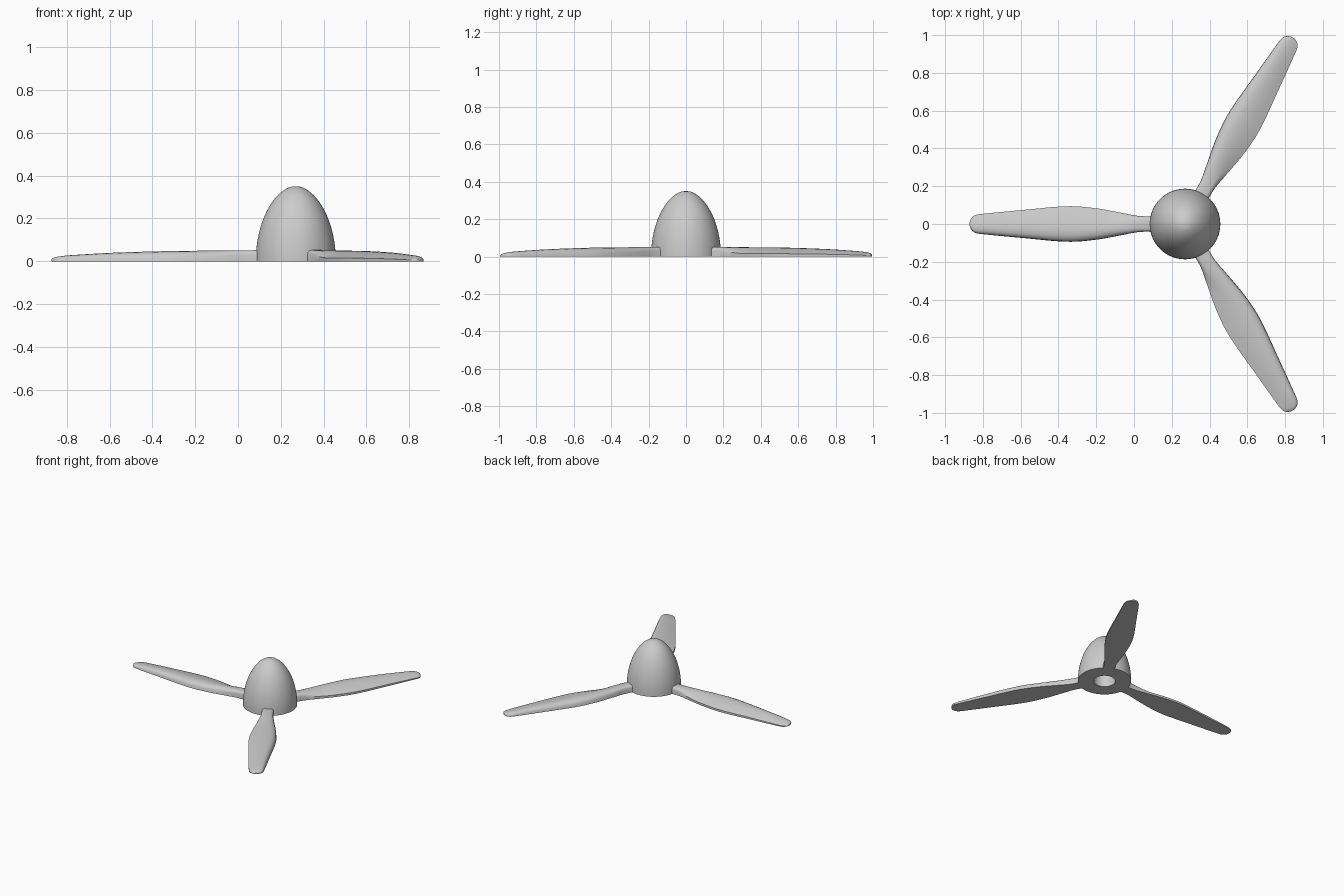
import bpy, bmesh, math
from mathutils import Matrix, Vector

if "Cube" in bpy.data.objects:
    bpy.data.objects.remove(bpy.data.objects["Cube"])

HUB_X = 0.27


def finish(bm, name, angle):
    bmesh.ops.recalc_face_normals(bm, faces=bm.faces)
    me = bpy.data.meshes.new(name)
    bm.to_mesh(me)
    bm.free()
    ob = bpy.data.objects.new(name, me)
    bpy.context.collection.objects.link(ob)
    bpy.ops.object.select_all(action='DESELECT')
    ob.select_set(True)
    bpy.context.view_layer.objects.active = ob
    bpy.ops.object.shade_smooth_by_angle(angle=math.radians(angle))
    return ob


def spline(points, t):
    """Smooth interpolation of rows (t, a, b, ...) at t."""
    i = max(k for k in range(len(points) - 1) if points[k][0] <= t + 1e-9)
    p = [Vector(points[min(max(k, 0), len(points) - 1)]) for k in (i - 1, i, i + 1, i + 2)]
    h = p[2][0] - p[1][0]
    u = (t - p[1][0]) / h
    m1 = (p[2] - p[0]) / (p[2][0] - p[0][0]) * h
    m2 = (p[3] - p[1]) / (p[3][0] - p[1][0]) * h
    return ((2*u**3 - 3*u**2 + 1) * p[1] + (u**3 - 2*u**2 + u) * m1
            + (3*u**2 - 2*u**3) * p[2] + (u**3 - u**2) * m2)


# Spinner: turned profile with a small flat nose and a shaft bore underneath
profile = [(0, 0.2), (0.076, 0.2), (0.076, 0)]
for k in range(25):
    t = math.radians(81) * k / 24
    profile.append((0.187 * math.cos(t) ** 1.1, 0.352 * math.sin(t)))
profile.append((0, 0.35))
bm = bmesh.new()
vs = [bm.verts.new((HUB_X + r, 0, z)) for r, z in profile]
es = [bm.edges.new(pair) for pair in zip(vs, vs[1:])]
bmesh.ops.spin(bm, geom=vs + es, cent=(HUB_X, 0, 0), axis=(0, 0, 1),
               angle=2 * math.pi, steps=64)
bmesh.ops.remove_doubles(bm, verts=bm.verts, dist=1e-5)
finish(bm, "spinner_hub", 35)

# Blade stations: distance from hub axis, half width, thickness
stations = [(0.14, 0.042, 0.052), (0.24, 0.042, 0.051), (0.33, 0.058, 0.05),
            (0.47, 0.083, 0.049), (0.62, 0.094, 0.047), (0.87, 0.073, 0.039),
            (1.07, 0.054, 0.027), (1.10, 0.050, 0.023), (1.12, 0.042, 0.020),
            (1.133, 0.027, 0.016), (1.14, 0.010, 0.011)]
# Cross-sections: rounded root and airfoil with a thin trailing edge
root = [(-1, 0), (-1, .62), (-.93, .82), (-.8, .94), (-.55, 1), (0, 1),
        (.55, 1), (.8, .94), (.93, .82), (1, .62), (1, 0)]
foil = [(-1, 0), (-1, .33), (-.8, .47), (-.55, .64), (-.2, .84), (.15, .97),
        (.45, 1), (.7, .92), (.88, .74), (.97, .46), (1, 0)]


def blade(name, degrees):
    bm = bmesh.new()
    radii = [0.14 + 0.93 * k / 36 for k in range(36)]
    radii += [1.07, 1.085, 1.10, 1.11, 1.12, 1.127, 1.133, 1.137, 1.14]
    rings = []
    for r in radii:
        _, w, h = spline(stations, r)
        f = min(max((r - 0.2) / 0.2, 0), 1)
        f = f * f * (3 - 2 * f)
        rings.append([bm.verts.new((r, w * (a[0] + (b[0] - a[0]) * f),
                                    h * (a[1] + (b[1] - a[1]) * f)))
                      for a, b in zip(root, foil)])
    n = len(root)
    for a, b in zip(rings, rings[1:]):
        for i in range(n):
            j = (i + 1) % n
            bm.faces.new((a[i], a[j], b[j], b[i]))
    bm.faces.new(rings[0])
    bm.faces.new(rings[-1])
    bm.transform(Matrix.Translation((HUB_X, 0, 0))
                 @ Matrix.Rotation(math.radians(degrees), 4, 'Z'))
    finish(bm, name, 40)


# Three blades spaced evenly around the hub
for k, degrees in enumerate((60, 180, 300)):
    blade(f"blade_{k + 1}", degrees)
